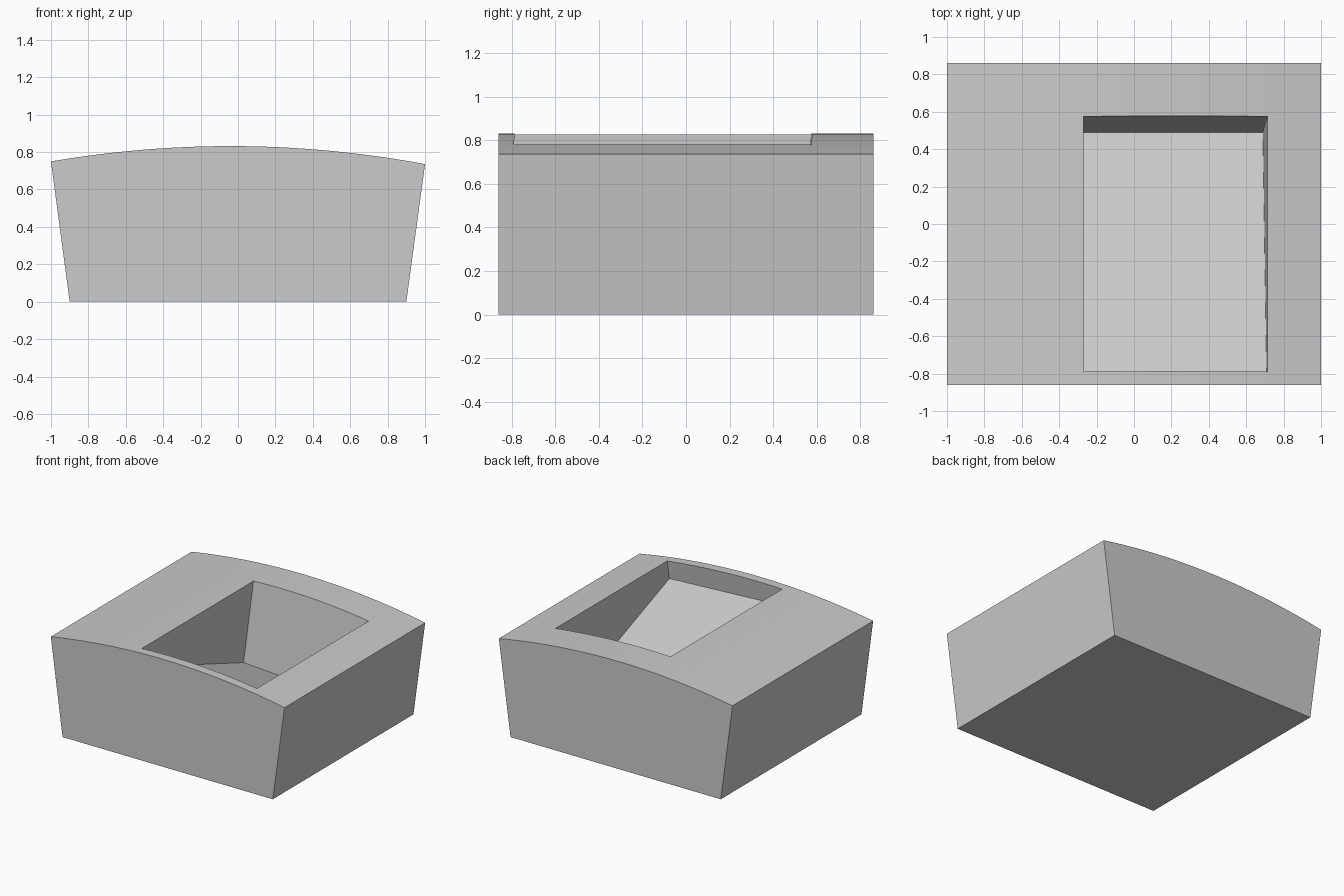
import bpy, bmesh
from math import radians

cube = bpy.data.objects.get("Cube")
if cube:
    bpy.data.objects.remove(cube, do_unlink=True)

GREY = (0.6, 0.6, 0.6, 1)
HALF_DEPTH = 0.86
SEGMENTS = 24

mat = bpy.data.materials.new("plain grey")
mat.use_nodes = True
mat.diffuse_color = GREY
mat.node_tree.nodes["Principled BSDF"].inputs["Base Color"].default_value = GREY


def crown(x):
    """Height of the gently domed top."""
    return 0.832 - 0.089 * (x + 0.04) ** 2


def prism(name, start, end):
    """Solid between two matching outlines."""
    bm = bmesh.new()
    a = [bm.verts.new(p) for p in start]
    b = [bm.verts.new(p) for p in end]
    bm.faces.new(a)
    bm.faces.new(b[::-1])
    for i in range(len(a)):
        j = (i + 1) % len(a)
        bm.faces.new((a[j], a[i], b[i], b[j]))
    bmesh.ops.recalc_face_normals(bm, faces=bm.faces)
    mesh = bpy.data.meshes.new(name)
    bm.to_mesh(mesh)
    bm.free()
    mesh.materials.append(mat)
    obj = bpy.data.objects.new(name, mesh)
    bpy.context.collection.objects.link(obj)
    return obj


# Tapered block with a domed top
xs = [1 - 2 * i / SEGMENTS for i in range(SEGMENTS + 1)]
outline = [(-0.9, 0), (0.9, 0)] + [(x, crown(x)) for x in xs]
block = prism("block", [(x, -HALF_DEPTH, z) for x, z in outline],
              [(x, HALF_DEPTH, z) for x, z in outline])

# Leaning pocket whose floor slopes down to the back: rim x, rim y, floor z
corners = [(-0.27, -0.79, 0.69), (0.715, -0.79, 0.64),
           (0.715, 0.575, 0.165), (-0.27, 0.575, 0.222)]
LEAN_X, LEAN_Y = 0.042, 0.14


def at_height(x, y, z):
    """Point on the wall edge through a rim corner at height z."""
    dz = z - crown(x)
    return (x + LEAN_X * dz, y + LEAN_Y * dz, z)


cutter = prism("pocket_cutter", [at_height(*c) for c in corners],
               [at_height(x, y, 1.0) for x, y, _ in corners])
cutter.hide_render = True

cut = block.modifiers.new("pocket", 'BOOLEAN')
cut.operation = 'DIFFERENCE'
cut.solver = 'EXACT'
cut.object = cutter

# Bake the cut, drop the cutter and smooth the dome
bpy.context.view_layer.objects.active = block
block.select_set(True)
bpy.ops.object.modifier_apply(modifier=cut.name)
bpy.data.objects.remove(cutter, do_unlink=True)
bpy.ops.object.shade_smooth_by_angle(angle=radians(20))
